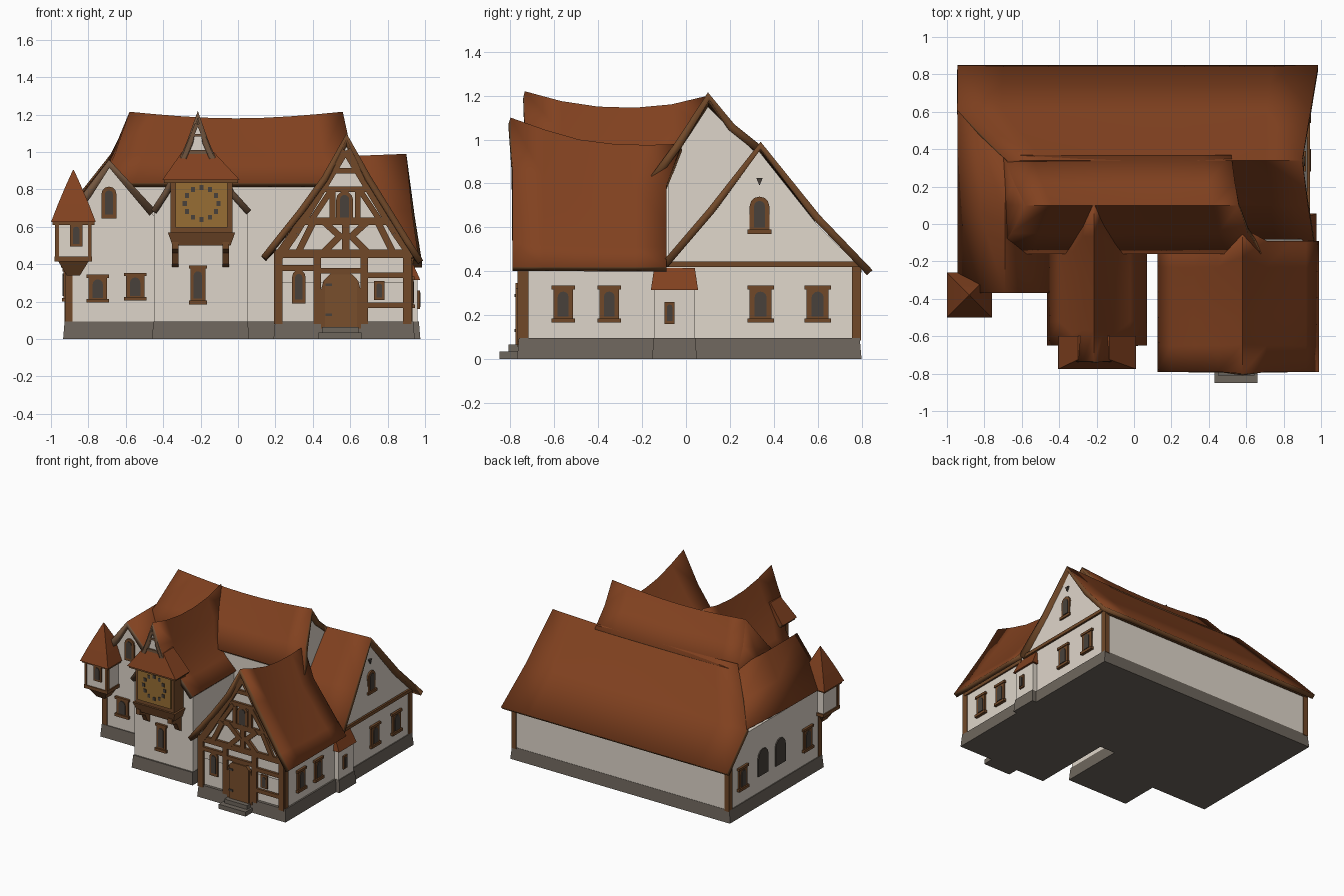
import bpy, bmesh, math
from mathutils import Vector

if "Cube" in bpy.data.objects:
    bpy.data.objects.remove(bpy.data.objects["Cube"])

def material(name, rgb):
    m = bpy.data.materials.new(name)
    m.diffuse_color = (*rgb, 1)
    m.use_nodes = True
    m.node_tree.nodes["Principled BSDF"].inputs["Base Color"].default_value = m.diffuse_color
    return m

ROOF = material("roof tile", (0.22, 0.053, 0.014))
WALL = material("plaster", (0.73, 0.665, 0.585))
WOOD = material("timber", (0.165, 0.066, 0.022))
TRIM = material("weathered trim", (0.165, 0.09, 0.048))
STONE = material("stone", (0.155, 0.132, 0.108))
GLASS = material("dark glass", (0.065, 0.053, 0.043))
GOLD = material("clock gold", (0.31, 0.155, 0.034))
DOOR = material("door wood", (0.19, 0.077, 0.025))

def mesh(name, verts, faces, *mats):
    me = bpy.data.meshes.new(name)
    me.from_pydata([tuple(v) for v in verts], [], faces)
    bm = bmesh.new()
    bm.from_mesh(me)
    bmesh.ops.remove_doubles(bm, verts=bm.verts, dist=1e-5)
    bmesh.ops.recalc_face_normals(bm, faces=bm.faces)
    bm.to_mesh(me)
    bm.free()
    ob = bpy.data.objects.new(name, me)
    bpy.context.collection.objects.link(ob)
    for m in mats:
        me.materials.append(m)
    return ob

def prism(name, pts, axis, a, b, mat):
    """Extrude a profile, given as (x, z) along y or as (y, z) along x."""
    put = (lambda p, d: (p[0], d, p[1])) if axis == 'y' else (lambda p, d: (d, p[0], p[1]))
    n = len(pts)
    verts = [put(p, a) for p in pts] + [put(p, b) for p in pts]
    faces = [tuple(range(n)), tuple(range(n, 2 * n))]
    faces += [(i, (i + 1) % n, n + (i + 1) % n, n + i) for i in range(n)]
    return mesh(name, verts, faces, mat)

def frustum(name, lo, hi, mat):
    """Tapered block between two rectangles (x0, x1, y0, y1, z)."""
    verts = [(r[i], r[j], r[4]) for r in (lo, hi) for i, j in ((0, 2), (1, 2), (1, 3), (0, 3))]
    faces = [(0, 1, 2, 3), (4, 5, 6, 7)] + [(i, (i + 1) % 4, 4 + (i + 1) % 4, 4 + i) for i in range(4)]
    return mesh(name, verts, faces, mat)

def box(name, x0, x1, y0, y1, z0, z1, mat):
    return frustum(name, (x0, x1, y0, y1, z0), (x0, x1, y0, y1, z1), mat)

def roof(name, rows, thick=0.03, edge=WOOD):
    """Loft rows of points into a tiled sheet with timber edges and underside."""
    n = len(rows[0])
    verts = [p for r in rows for p in r]
    faces = [(i * n + j, i * n + j + 1, (i + 1) * n + j + 1, (i + 1) * n + j)
             for i in range(len(rows) - 1) for j in range(n - 1)]
    ob = mesh(name, verts, faces, ROOF, edge)
    if sum(p.normal.z * p.area for p in ob.data.polygons) < 0:
        ob.data.flip_normals()
    s = ob.modifiers.new("thickness", 'SOLIDIFY')
    s.thickness, s.offset = thick, -1
    s.material_offset = s.material_offset_rim = 1
    bpy.ops.object.select_all(action='DESELECT')
    ob.select_set(True)
    bpy.context.view_layer.objects.active = ob
    bpy.ops.object.shade_smooth_by_angle(angle=math.radians(35))
    return ob

def plate(name, pts, side, pos, d, mat):
    """Thin plate on a wall facing front, right or left."""
    out = pos + d if side == 'right' else pos - d
    return prism(name, pts, 'y' if side == 'front' else 'x', pos, out, mat)

def rect(u, v, w, h):
    return [(u - w/2, v - h/2), (u + w/2, v - h/2), (u + w/2, v + h/2), (u - w/2, v + h/2)]

def arch(u, v, w, h):
    r = w / 2
    top = [(u + r * math.cos(math.pi * i / 6), v + h/2 - r + r * math.sin(math.pi * i / 6)) for i in range(7)]
    return [(u - r, v - h/2), (u + r, v - h/2)] + top

def window(side, pos, u, v, w, h, sill=True, shape=rect):
    plate("window_frame", shape(u, v, w, h), side, pos, 0.012, WOOD)
    plate("window_glass", arch(u, v, w * 0.55, h * 0.76), side, pos, 0.017, GLASS)
    if sill:
        plate("window_sill", rect(u, v - h/2, w * 1.2, 0.02), side, pos, 0.022, WOOD)
        if shape is rect:
            plate("window_lintel", rect(u, v + h/2, w * 1.2, 0.018), side, pos, 0.018, WOOD)

def beam(a, b, w, side, pos, d=0.018, mat=WOOD):
    a, b = Vector(a), Vector(b)
    t = (b - a).normalized() * w / 2
    n = Vector((-t.y, t.x))
    plate("timber_beam", [a - n, b - n, b + n, a + n], side, pos, d, mat)

# Plastered bodies
B = 0.05
main = prism("main_body", [(-.1, B), (.79, B), (.79, .42), (.6, .61), (.33, .95), (.1, .64), (-.1, .42)],
             'x', -.6, .925, WALL)
for v in main.data.vertices:
    if v.co.x > 0 and v.co.z > .43:
        v.co.x -= 0.1 * (v.co.z - .43)
prism("left_side_body", [(-.3, B), (.79, B), (.79, .41), (.6, .61), (-.3, .61)], 'x', -.92, -.6, WALL)
prism("left_gable_body", [(-.92, B), (-.44, B), (-.44, .65), (-.69, .92), (-.92, .61)], 'y', -.33, .3, WALL)
prism("hall_body", [(-.12, B), (.33, B), (.33, .93), (.22, 1.03), (.1, 1.15), (-.03, .95), (-.12, .83)],
      'x', -.58, .52, WALL)
prism("clock_wing_body", [(-.45, B), (.05, B), (.05, .67), (-.1, .84), (-.215, 1.08), (-.33, .84), (-.45, .67)],
      'y', -.62, 0, WALL)
prism("entrance_wing_body", [(.2, B), (.925, B), (.925, .43), (.8, .62), (.58, .91), (.35, .62), (.2, .47)],
      'y', -.74, -.08, WALL)
prism("entrance_gable_wall", [(.2, .3), (.92, .3), (.92, .44), (.72, .77), (.58, 1.03), (.44, .77), (.2, .48)],
      'y', -.75, -.71, WALL)

# Stone plinths and steps
for x0, x1, y0, y1 in ((-.935, .94, -.1, .8), (-.935, -.44, -.345, .2), (-.46, .06, -.64, 0),
                       (.19, .945, -.77, 0), (0, .3, -.14, 0), (.84, .975, -.155, .05)):
    frustum("stone_plinth", (x0, x1, y0, y1, 0), (x0 + .008, x1 - .008, y0 + .008, y1 - .008, .095), STONE)
box("lower_step", .43, .66, -.85, -.74, 0, .035, STONE)
box("upper_step", .45, .645, -.81, -.74, .03, .065, STONE)

# Rear roof with hipped left corner
xs = [i / 8 for i in range(9)]
def strip(y, z, x0, x1, sag=0.0):
    return [(x0 + (x1 - x0) * t, y, z - sag * math.sin(math.pi * t)) for t in xs]
roof("main_roof", [strip(.85, .405, -.945, .985), strip(.61, .655, -.945, .945), strip(.34, .99, -.68, .9, .02),
                   strip(.1, .685, -.68, .93), strip(-.11, .44, -.68, .965)], .034)
roof("left_gable_roof", [[(-.945, .61, .655), (-.945, .1, .63), (-.945, -.37, .625)],
                         [(-.82, .48, .80), (-.82, .05, .79), (-.82, -.37, .79)],
                         [(-.685, .35, .97), (-.69, 0, .96), (-.69, -.37, .96)],
                         [(-.44, .35, .69), (-.44, 0, .69), (-.44, -.37, .69)]], .045, TRIM)

# Tall hall roof
roof("hall_roof", [strip(-.16, .835, -.73, .68), strip(-.05, .985, -.66, .61, .01), strip(.1, 1.215, -.58, .56, .035),
                   strip(.22, 1.07, -.64, .54, .015), strip(.37, .95, -.70, .52)], .036)
roof("hall_roof_left_hip", [[(-.73, -.16, .835), (-.715, .1, .9), (-.70, .37, .95)],
                            [(-.66, -.05, .985), (-.65, .1, 1.02), (-.64, .22, 1.07)],
                            [(-.58, .1, 1.215)] * 3])

# Front wing roofs, flared at the eaves with a sagging ridge
def wing_roof(name, prof, start, end, ridges, edge=WOOD):
    top, low = max(p[1] for p in prof), min(p[1] for p in prof)
    rows, n = [], len(ridges) - 1
    for x, z in prof:
        k = (z - low) / (top - low)
        rows.append([(x, start(z) + (end(z) - start(z)) * i / n, z + k * (r - top)) for i, r in enumerate(ridges)])
    return roof(name, rows, 0.034, edge)

wing_roof("entrance_roof", [(.125, .445), (.2, .54), (.32, .69), (.45, .87), (.58, 1.1), (.71, .87), (.84, .66),
                            (.92, .53), (.99, .42)],
          lambda z: -.79 - .01 * (z > 1), lambda z: -.02 if z > 1 else -.09,
          [1.1, 1.045, 1.0, .98, .975, .98])
wing_roof("clock_wing_roof", [(-.465, .69), (-.40, .79), (-.33, .925), (-.272, 1.06), (-.215, 1.22), (-.158, 1.06),
                              (-.10, .925), (-.02, .79), (.07, .69)],
          lambda z: -.735 if z > .9 else -.65, lambda z: .1 if z > 1 else 0,
          [1.22, 1.175, 1.15, 1.145, 1.16, 1.2], TRIM)

# Clock bay
box("clock_bay", -.36, -.03, -.735, -.6, .56, .87, WOOD)
frustum("clock_bay_base", (-.35, -.04, -.73, -.6, .50), (-.375, -.015, -.75, -.6, .57), WOOD)
frustum("clock_skirt_roof", (-.405, .01, -.775, -.6, .85), (-.30, -.13, -.725, -.6, 1.0), ROOF)
box("clock_skirt_edge", -.395, 0, -.765, -.6, .835, .855, WOOD)
prism("clock_gablet", [(-.287, .96), (-.143, .96), (-.215, 1.15)], 'y', -.725, -.70, WALL)
for s in (-1, 1):
    beam((-.215 + s * .08, .96), (-.215 + s * .005, 1.15), .02, 'front', -.725, .012, TRIM)
    x = -.2 + s * .135
    prism("clock_bracket", [(-.61, .38), (-.65, .40), (-.68, .46), (-.74, .48), (-.74, .52), (-.61, .52)],
          'x', x - .018, x + .018, WOOD)
beam((-.285, 1.0), (-.145, 1.0), .02, 'front', -.725, .012, TRIM)
beam((-.255, 1.09), (-.175, 1.09), .014, 'front', -.725, .01, TRIM)
plate("clock_panel", rect(-.195, .725, .28, .255), 'front', -.735, .009, GOLD)
for i in range(12):
    a = math.tau * i / 12
    plate("hour_mark", rect(-.195 + .09 * math.cos(a), .725 + .085 * math.sin(a), .022, .026),
          'front', -.744, .004, GLASS)

# Corner oriel turret
cx, cy = -.88, -.38
def sq(h, z):
    return (cx - h, cx + h, cy - h, cy + h, z)
frustum("turret_bracket", sq(.035, .34), sq(.09, .43), WOOD)
frustum("turret_body", sq(.092, .43), sq(.09, .64), WALL)
frustum("turret_band", sq(.10, .415), sq(.10, .44), WOOD)
for sx in (-1, 1):
    box("turret_post", cx + sx * .088 - .01, cx + sx * .088 + .01, cy - .098, cy - .07, .43, .63, WOOD)
for lo, hi in (((.12, .625), (.083, .72)), ((.083, .72), (.045, .81)), ((.045, .81), (.002, .905))):
    frustum("turret_roof", sq(*lo), sq(*hi), ROOF)
box("turret_eave", cx - .112, cx + .112, cy - .105, cy + .105, .61, .627, WOOD)

# Small side annex
box("annex_body", .84, .96, -.145, .04, B, .33, WALL)
frustum("annex_roof", (.82, .975, -.16, .055, .315), (.80, .93, -.145, .04, .415), ROOF)

# Windows
for x, z, w, h in ((-.75, .27, .1, .13), (-.55, .28, .1, .13)):
    window('front', -.33, x, z, w, h)
window('front', -.33, -.69, .73, .08, .17, False, arch)
window('front', -.62, -.215, .29, .08, .19)
window('front', cy - .09, -.865, .555, .065, .12, False)
window('front', -.75, .325, .28, .07, .18, False, arch)
window('front', -.75, .755, .26, .055, .1, False)
window('front', -.75, .57, .71, .09, .16, False, arch)
for y, z, w, h in ((.34, .25, .1, .15), (.6, .25, .1, .15), (-.56, .25, .09, .15), (-.35, .25, .09, .15)):
    window('right', .925, y, z, w, h)
window('right', .897, .335, .66, .09, .16, True, arch)
window('right', .96, -.075, .21, .045, .1, False)
plate("gable_vent", [(.335, .79), (.35, .825), (.32, .825)], 'right', .885, .015, GLASS)
for y in (.63, -.16):
    window('left', -.92, y, .29, .1, .16)
for y in (.38, .17):
    plate("arched_window", arch(y, .32, .12, .2), 'left', -.92, .009, GLASS)

# Door
plate("door_frame", arch(.55, .21, .215, .31), 'front', -.75, .018, WOOD)
plate("door_leaf", [(.465, .06), (.635, .06), (.635, .32), (.61, .345), (.49, .345), (.465, .32)],
      'front', -.75, .026, DOOR)
for z in (.13, .29):
    plate("door_hinge", rect(.485, z, .035, .014), 'front', -.776, .006, GLASS)

# Entrance gable framing
for a, b, w in (((.2, .455), (.93, .455), .045), ((.35, .63), (.81, .63), .04), ((.46, .8), (.70, .8), .03),
                ((.215, .08), (.215, .47), .045), ((.425, .08), (.425, .46), .04), ((.675, .08), (.675, .46), .04),
                ((.905, .08), (.905, .46), .045), ((.44, .365), (.67, .365), .03), ((.68, .18), (.9, .18), .03),
                ((.68, .34), (.9, .34), .03), ((.22, .38), (.42, .38), .03), ((.505, .64), (.505, .8), .03),
                ((.64, .64), (.64, .8), .03), ((.575, .47), (.575, .63), .04), ((.5, .9), (.66, .9), .03)):
    beam(a, b, w, 'front', -.75)
for s in (-1, 1):
    for a, b, w in (((.02, .56), (.12, .46), .035), ((.02, .54), (.12, .63), .035), ((.17, .63), (.25, .47), .035),
                    ((.08, .79), (.18, .64), .03),
                    ((.005, 1.01), (.14, .785), .05), ((.14, .785), (.27, .57), .05), ((.27, .57), (.36, .44), .05)):
        beam((.575 + s * a[0], a[1]), (.575 + s * b[0], b[1]), w, 'front', -.752, .02)

# Corner posts and side beams
beam((-.1, .432), (.8, .432), .025, 'right', .925, .015)
beam((-.74, .415), (-.12, .415), .03, 'right', .925, .012)
for x, y in ((.912, .777), (-.907, .777), (.912, -.737), (-.905, -.315)):
    box("corner_post", x - .02, x + .02, y - .02, y + .02, .085, .42, WOOD)
box("rear_eave_beam", -.92, .92, .78, .8, .395, .42, WOOD)
